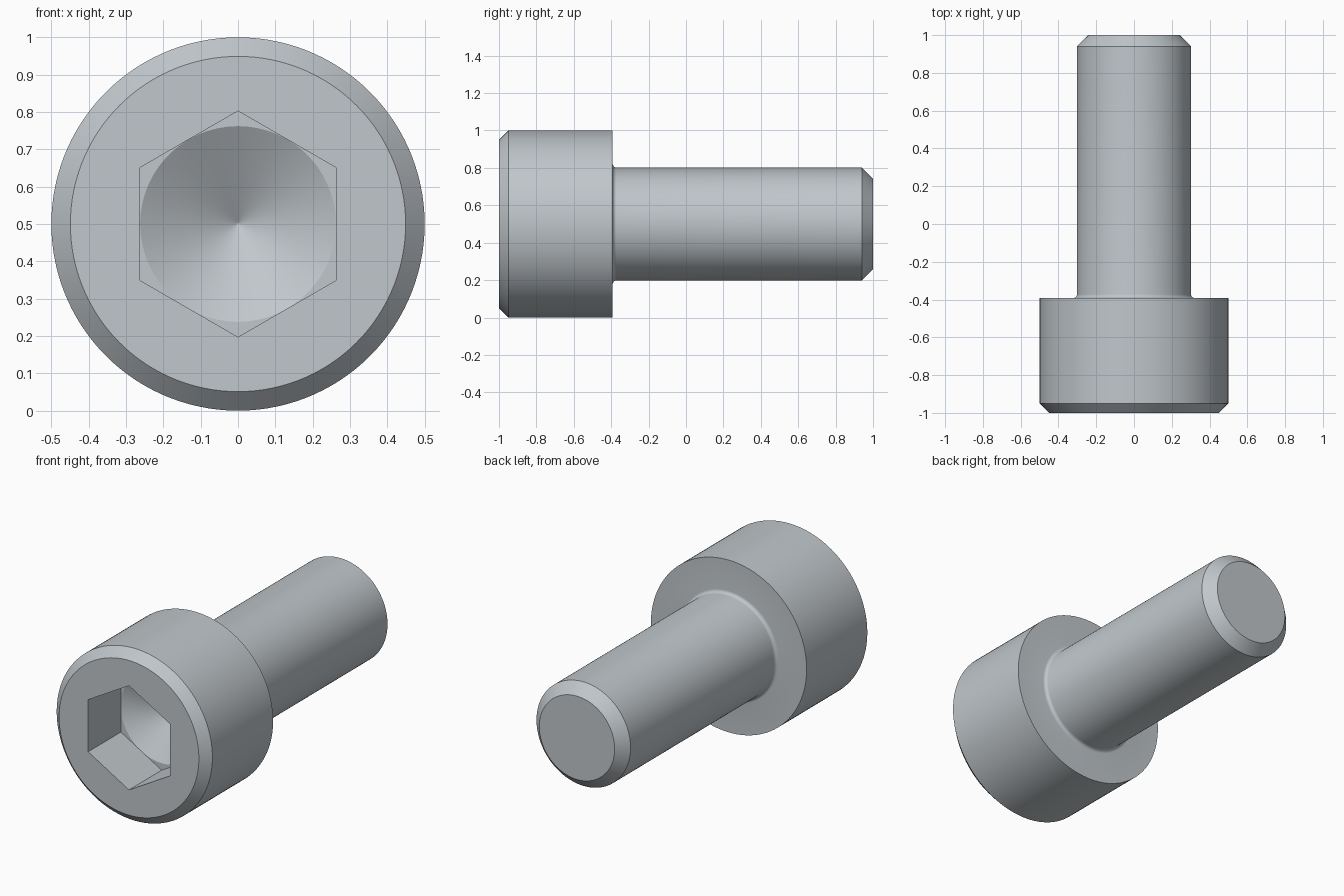
import bpy
import bmesh
from math import sin, cos, pi, radians

cube = bpy.data.objects.get("Cube")
if cube:
    bpy.data.objects.remove(cube, do_unlink=True)

SEGMENTS = 120
AXIS_Z = 0.5

HEAD_R, HEAD_BACK, HEAD_CHAMFER = 0.5, -0.392, 0.051
SHANK_R, TIP_CHAMFER, FILLET = 0.302, 0.06, 0.02
HEX_R, SOCKET_FLOOR, CONE_DEPTH = 0.262, -0.7, 0.15


def ring(bm, y, radius, hexagonal=False):
    """Ring of vertices around the screw axis; radius is the apothem if hexagonal."""
    verts = []
    for i in range(SEGMENTS):
        a = 2 * pi * i / SEGMENTS
        r = radius
        if hexagonal:
            r /= cos((a + pi / 6) % (pi / 3) - pi / 6)
        verts.append(bm.verts.new((r * cos(a), y, AXIS_Z + r * sin(a))))
    return verts


# Profile from the bottom of the socket, over the head, to the tip of the shank
profile = [
    # drilled cone
    (SOCKET_FLOOR + CONE_DEPTH, 0.0),
    (SOCKET_FLOOR + CONE_DEPTH * 0.98, HEX_R * 0.02),
    (SOCKET_FLOOR, HEX_R),
    # hexagonal walls
    (SOCKET_FLOOR, HEX_R, True),
    (-1.0, HEX_R, True),
    # chamfered head
    (-1.0, HEAD_R - HEAD_CHAMFER),
    (-1.0 + HEAD_CHAMFER, HEAD_R),
    (HEAD_BACK, HEAD_R),
]
# rounded fillet under the head
for k in range(7):
    t = k / 6 * pi / 2
    profile.append((HEAD_BACK + FILLET * (1 - cos(t)),
                    SHANK_R + FILLET * (1 - sin(t))))
# chamfered shank end
profile += [(1.0 - TIP_CHAMFER, SHANK_R), (1.0, SHANK_R - TIP_CHAMFER)]

bm = bmesh.new()
rings = [ring(bm, *p) for p in profile]
for a, b in zip(rings, rings[1:]):
    for i in range(SEGMENTS):
        j = (i + 1) % SEGMENTS
        bm.faces.new((a[i], a[j], b[j], b[i]))
bm.faces.new(rings[-1])
bmesh.ops.remove_doubles(bm, verts=bm.verts, dist=1e-5)
bmesh.ops.recalc_face_normals(bm, faces=bm.faces)

mesh = bpy.data.meshes.new("cap_screw")
bm.to_mesh(mesh)
bm.free()

# Steel grey
steel = bpy.data.materials.new("steel_grey")
steel.use_nodes = True
colour = (0.53, 0.57, 0.60, 1.0)
steel.diffuse_color = colour
steel.node_tree.nodes["Principled BSDF"].inputs["Base Color"].default_value = colour
mesh.materials.append(steel)

screw = bpy.data.objects.new("cap_screw", mesh)
bpy.context.collection.objects.link(screw)
bpy.ops.object.select_all(action="DESELECT")
screw.select_set(True)
bpy.context.view_layer.objects.active = screw
bpy.ops.object.shade_smooth_by_angle(angle=radians(25))
